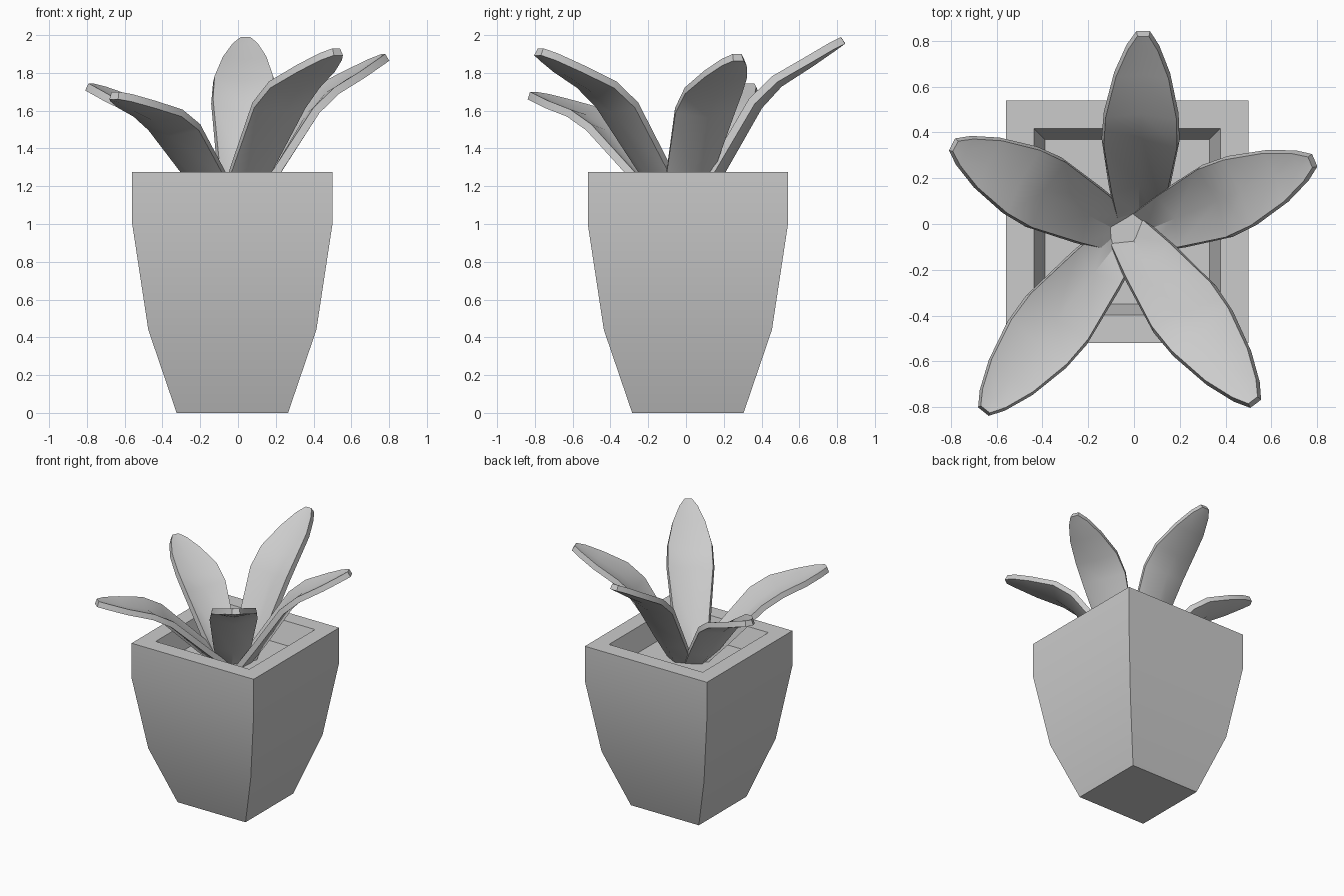
import bpy, bmesh, math
from mathutils import Vector, Matrix

cube = bpy.data.objects.get("Cube")
if cube:
    bpy.data.objects.remove(cube, do_unlink=True)

grey = bpy.data.materials.new("plain_grey")
grey.use_nodes = True
COLOUR = (0.6, 0.6, 0.6, 1)
grey.diffuse_color = COLOUR
grey.node_tree.nodes["Principled BSDF"].inputs["Base Color"].default_value = COLOUR

POT_X, POT_Y, SOIL_Z = -0.03, 0.01, 1.11


def finish(bm, name, angle):
    """Turn a bmesh into a smooth shaded object with sharp corners."""
    bmesh.ops.recalc_face_normals(bm, faces=bm.faces)
    mesh = bpy.data.meshes.new(name)
    bm.to_mesh(mesh)
    bm.free()
    mesh.materials.append(grey)
    obj = bpy.data.objects.new(name, mesh)
    bpy.context.collection.objects.link(obj)
    bpy.ops.object.select_all(action='DESELECT')
    obj.select_set(True)
    bpy.context.view_layer.objects.active = obj
    bpy.ops.object.shade_smooth_by_angle(angle=math.radians(angle))
    return obj


def square_ring(bm, half, z):
    corners = ((-1, -1), (1, -1), (1, 1), (-1, 1))
    return [bm.verts.new((POT_X + half * x, POT_Y + half * y, z)) for x, y in corners]


def bridge(bm, a, b):
    for i in range(len(a)):
        j = (i + 1) % len(a)
        bm.faces.new((a[i], a[j], b[j], b[i]))


# Square pot: outer wall, flat rim and sloping inner wall
bm = bmesh.new()
profile = [(0.295, 0), (0.445, 0.44), (0.53, 1.0), (0.53, 1.275),
           (0.407, 1.275), (0.36, SOIL_Z)]
rings = [square_ring(bm, *p) for p in profile]
for lower, upper in zip(rings, rings[1:]):
    bridge(bm, lower, upper)
bm.faces.new(rings[0])
finish(bm, "pot", 30)

# Soil closing the pot
bm = bmesh.new()
top, under = square_ring(bm, 0.36, SOIL_Z), square_ring(bm, 0.36, SOIL_Z - 0.05)
bridge(bm, under, top)
bm.faces.new(top)
bm.faces.new(under)
finish(bm, "soil", 30)

# Leaf outline: distance out, height, half width, lift of the edges
LEAF = [(0, 0, 0.085, 0.04), (0.14, 0.22, 0.12, 0.045), (0.34, 0.57, 0.16, 0.04),
        (0.45, 0.69, 0.155, 0.03), (0.62, 0.80, 0.115, 0.02),
        (0.735, 0.88, 0.065, 0.01), (0.79, 0.92, 0.025, 0)]


def leaf(name, base, tip):
    """Creased leaf stretched and tilted to run from base to tip."""
    base, tip = Vector(base), Vector(tip)
    span = tip - base
    reach = math.hypot(span.x, span.y)
    end = Vector((LEAF[-1][0], 0, LEAF[-1][1]))
    tilt = math.atan2(span.z, reach) - math.atan2(end.z, end.x)
    place = (Matrix.Translation(base)
             @ Matrix.Rotation(math.atan2(span.y, span.x), 4, 'Z')
             @ Matrix.Rotation(-tilt, 4, 'Y'))
    size = span.length / end.length
    bm = bmesh.new()
    rows = []
    for i, (u, h, half, lift) in enumerate(LEAF):
        before, after = LEAF[max(i - 1, 0)], LEAF[min(i + 1, len(LEAF) - 1)]
        normal = Vector((before[1] - after[1], 0, after[0] - before[0])).normalized()
        mid = Vector((u, 0, h)) * size
        rows.append([bm.verts.new(place @ (mid + normal * lift * abs(s) + Vector((0, s * half, 0))))
                     for s in (-1, 0, 1)])
    for a, b in zip(rows, rows[1:]):
        for k in range(2):
            bm.faces.new((a[k], b[k], b[k + 1], a[k + 1]))
    # Thicken below the upper surface
    bm.normal_update()
    if sum(f.normal.z for f in bm.faces) < 0:
        bmesh.ops.reverse_faces(bm, faces=bm.faces)
    upper = list(bm.faces)
    bm.verts.index_update()
    bm.normal_update()
    lower = {v: bm.verts.new(v.co - v.normal * 0.042) for v in list(bm.verts)}
    rim = [e for e in bm.edges if e.is_boundary]
    for f in upper:
        bm.faces.new([lower[v] for v in reversed(f.verts)])
    for e in rim:
        a, b = e.verts
        bm.faces.new((a, b, lower[b], lower[a]))
    finish(bm, name, 35)


leaf("leaf_back", (0.02, 0.03, 1.07), (0.04, 0.82, 1.99))
leaf("leaf_left", (0.05, -0.03, 1.07), (0.77, 0.27, 1.90))
leaf("leaf_front_left", (-0.02, -0.05, 1.07), (0.52, -0.77, 1.93))
leaf("leaf_front_right", (-0.06, -0.07, 1.07), (-0.65, -0.81, 1.70))
leaf("leaf_right", (-0.07, -0.03, 1.07), (-0.78, 0.34, 1.745))
